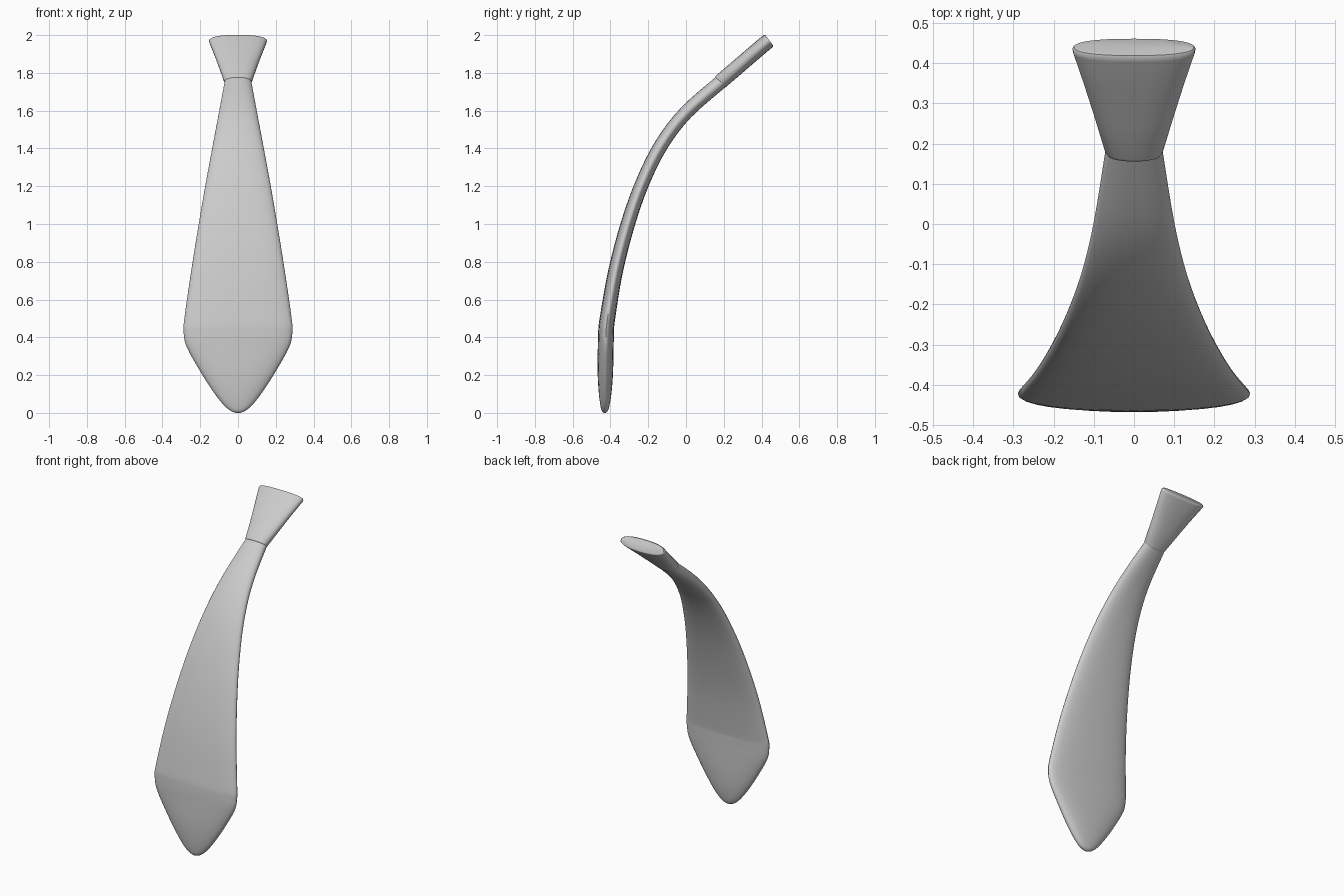
import bpy, bmesh, math
from mathutils import Vector

if "Cube" in bpy.data.objects:
    bpy.data.objects.remove(bpy.data.objects["Cube"])

SIDES = 32


def ring(bm, y, z, w, t, normal, power):
    """Flattened superellipse section: w across x, t along the bend normal."""
    verts = []
    for i in range(SIDES):
        a = 2 * math.pi * i / SIDES
        c, s = math.cos(a), math.sin(a)
        px = math.copysign(abs(c) ** (2 / power), c) * w
        pn = math.copysign(abs(s) ** (2 / power), s) * t
        verts.append(bm.verts.new((px, y + normal[0] * pn, z + normal[1] * pn)))
    return verts


def loft(name, stations, power):
    """Skin sections (y, z, half width, half thickness) along a path in the yz plane."""
    bm = bmesh.new()
    rings = []
    for i, (y, z, w, t) in enumerate(stations):
        a, b = stations[max(i - 1, 0)], stations[min(i + 1, len(stations) - 1)]
        d = Vector((b[0] - a[0], b[1] - a[1])).normalized()
        rings.append(ring(bm, y, z, w, t, (-d.y, d.x), power))
    for r, q in zip(rings, rings[1:]):
        for i in range(SIDES):
            j = (i + 1) % SIDES
            bm.faces.new((r[i], r[j], q[j], q[i]))
    bm.faces.new(rings[0][::-1])
    bm.faces.new(rings[-1])
    bmesh.ops.recalc_face_normals(bm, faces=bm.faces[:])
    mesh = bpy.data.meshes.new(name)
    bm.to_mesh(mesh)
    bm.free()
    obj = bpy.data.objects.new(name, mesh)
    bpy.context.collection.objects.link(obj)
    bpy.ops.object.select_all(action='DESELECT')
    obj.select_set(True)
    bpy.context.view_layer.objects.active = obj
    bpy.ops.object.shade_smooth_by_angle(angle=math.radians(50))
    return obj


def smooth(points, steps=4):
    """Catmull-Rom refinement of the stations."""
    p = [Vector(q) for q in points]
    p = [p[0]] + p + [p[-1]]
    out = []
    for a, b, c, d in zip(p, p[1:], p[2:], p[3:]):
        for k in range(steps):
            u = k / steps
            out.append(0.5 * (2 * b + (c - a) * u + (2 * a - 5 * b + 4 * c - d) * u * u
                              + (3 * b - a - 3 * c + d) * u ** 3))
    return out + [p[-1]]


# Curved blade, from the pointed tip to the neck
loft("tie_blade", smooth([
    (-0.430, 0.000, 0.010, 0.006),
    (-0.430, 0.013, 0.042, 0.017),
    (-0.429, 0.050, 0.083, 0.026),
    (-0.428, 0.120, 0.136, 0.035),
    (-0.427, 0.220, 0.200, 0.041),
    (-0.425, 0.350, 0.272, 0.042),
    (-0.423, 0.430, 0.288, 0.042),
    (-0.416, 0.500, 0.284, 0.041),
    (-0.373, 0.750, 0.248, 0.039),
    (-0.308, 1.000, 0.208, 0.038),
    (-0.230, 1.220, 0.170, 0.037),
    (-0.130, 1.420, 0.133, 0.037),
    (0.000, 1.590, 0.101, 0.037),
    (0.190, 1.757, 0.070, 0.037)]), 2.3)

# Flared knot with softened ends
loft("knot", [
    (0.176, 1.748, 0.062, 0.034),
    (0.180, 1.751, 0.069, 0.039),
    (0.186, 1.756, 0.073, 0.040),
    (0.270, 1.828, 0.099, 0.040),
    (0.350, 1.897, 0.125, 0.040),
    (0.428, 1.963, 0.152, 0.040),
    (0.436, 1.970, 0.153, 0.039),
    (0.440, 1.973, 0.149, 0.035)], 2.4)
